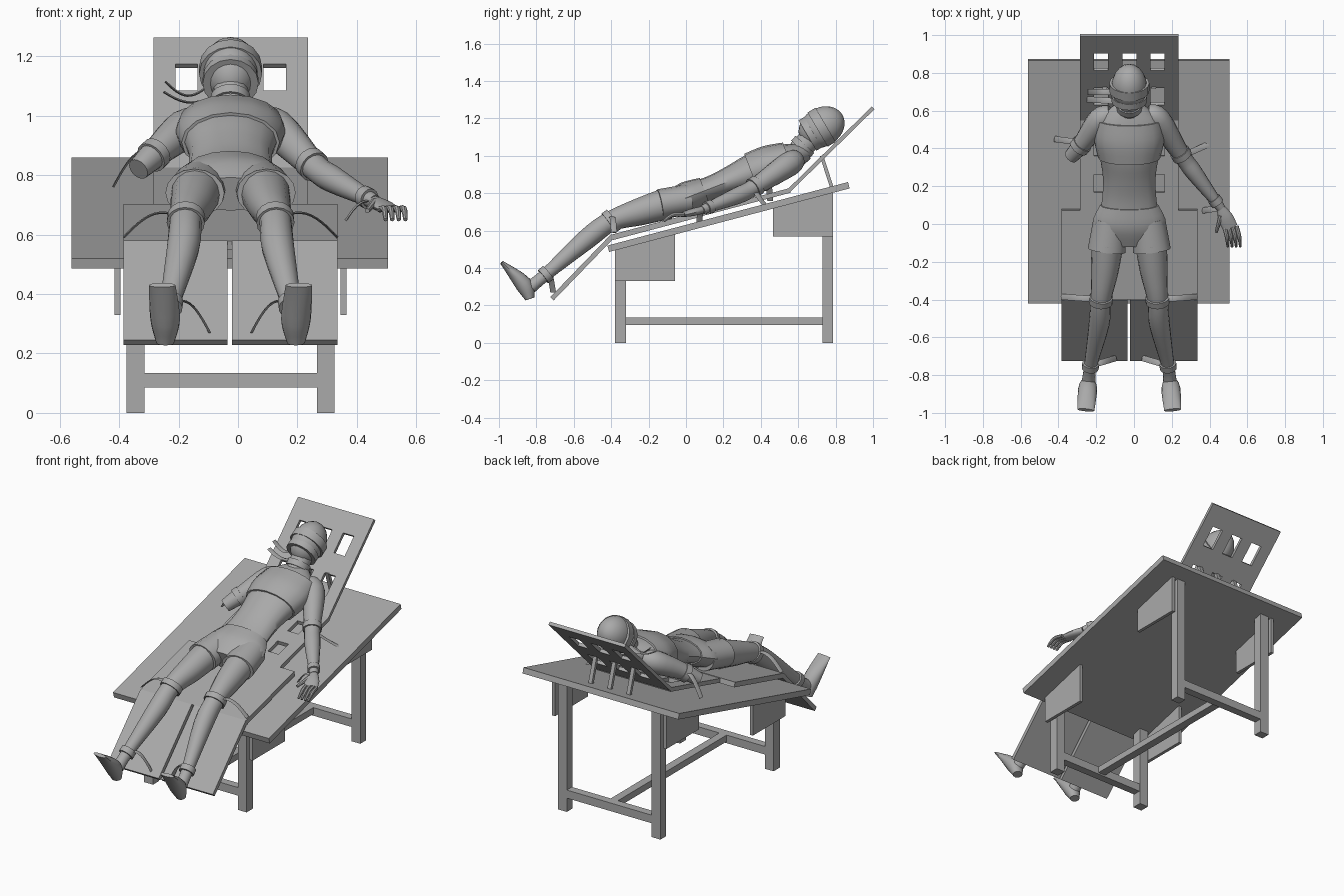
import bpy, bmesh, math
from mathutils import Vector, Matrix

cube = bpy.data.objects.get("Cube")
if cube:
    bpy.data.objects.remove(cube)

grey = bpy.data.materials.new("plain_grey")
grey.use_nodes = True
grey.diffuse_color = (0.4, 0.4, 0.4, 1)
grey.node_tree.nodes["Principled BSDF"].inputs["Base Color"].default_value = grey.diffuse_color

MIDDLE = -0.025  # centre line of table and figure
SLOPE = math.radians(14.8)
UP = Vector((0, 0, 1))


def table_height(y):
    return 0.52 + (y + 0.42) * math.tan(SLOPE)


def finish(name, bm, smooth=False):
    bmesh.ops.recalc_face_normals(bm, faces=bm.faces)
    mesh = bpy.data.meshes.new(name)
    bm.to_mesh(mesh)
    bm.free()
    mesh.materials.append(grey)
    part = bpy.data.objects.new(name, mesh)
    bpy.context.collection.objects.link(part)
    if smooth:
        bpy.ops.object.select_all(action='DESELECT')
        part.select_set(True)
        bpy.context.view_layer.objects.active = part
        bpy.ops.object.shade_smooth_by_angle(angle=math.radians(40))
    return part


def prism(name, profile, left, right):
    """Side profile of (y, z) points pulled across from left to right."""
    bm = bmesh.new()
    face = bm.faces.new([bm.verts.new((left, y, z)) for y, z in profile])
    pulled = bmesh.ops.extrude_face_region(bm, geom=[face])["geom"]
    verts = [item for item in pulled if isinstance(item, bmesh.types.BMVert)]
    bmesh.ops.translate(bm, verts=verts, vec=(right - left, 0, 0))
    finish(name, bm)


def box(name, left, right, front, back, low, high):
    prism(name, [(front, low), (back, low), (back, high), (front, high)], left, right)


def under_table(name, left, right, front, back, low):
    """Upright whose top is cut to the slope of the table."""
    tops = [(y, table_height(y) - 0.02) for y in (back, front)]
    prism(name, [(front, low), (back, low)] + tops, left, right)


def spread(start, length, holes):
    """Cuts giving evenly spaced holes along a length."""
    count = 2 * holes + 1
    return [start + length * i / count for i in range(count + 1)]


def board(name, left, right, y, z, length, angle, thick, columns=0, rows=0):
    """Sloping board; cells odd in both directions are left open."""
    bm = bmesh.new()
    slope = Vector((0, math.cos(angle), math.sin(angle)))
    grid = [[bm.verts.new(Vector((x, y, z)) + slope * d) for x in spread(left, right - left, columns)]
            for d in spread(0, length, rows)]
    for j, (near, far) in enumerate(zip(grid, grid[1:])):
        for i in range(len(near) - 1):
            if not (i % 2 and j % 2):
                bm.faces.new((near[i], near[i + 1], far[i + 1], far[i]))
    part = finish(name, bm)
    if part.data.polygons[0].normal.z < 0:
        part.data.flip_normals()
    solid = part.modifiers.new("thickness", 'SOLIDIFY')
    solid.thickness, solid.offset = thick, -1


def smooth_row(values, steps):
    """Points of a soft curve through all the values."""
    padded = [values[0], *values, values[-1]]
    row = []
    for a, b, c, d in zip(padded, padded[1:], padded[2:], padded[3:]):
        for step in range(steps):
            t = step / steps
            bend = (2 * a - 5 * b + 4 * c - d) * t * t + (3 * b - a - 3 * c + d) * t ** 3
            row.append(b + ((c - a) * t + bend) / 2)
    return row + [values[-1]]


def limb(name, points, widths, depths=None, sides=16, steps=4):
    """Oval rings joined along a soft path."""
    bm = bmesh.new()
    path = smooth_row([Vector(p) for p in points], steps)
    wide = smooth_row(widths, steps)
    deep = smooth_row(depths or widths, steps)
    rings = []
    for i, centre in enumerate(path):
        along = path[min(i + 1, len(path) - 1)] - path[max(i - 1, 0)]
        across = along.cross(UP).normalized()
        over = across.cross(along).normalized()
        turns = [math.tau * k / sides for k in range(sides)]
        rings.append([bm.verts.new(centre + across * wide[i] * math.cos(a) + over * deep[i] * math.sin(a))
                      for a in turns])
    for p, q in zip(rings, rings[1:]):
        for k in range(sides):
            bm.faces.new((p[k - 1], p[k], q[k], q[k - 1]))
    bm.faces.new(rings[0])
    bm.faces.new(rings[-1])
    finish(name, bm, True)


def band(name, start, end, place, radius, width=0.035):
    """Cuff around the line from start to end."""
    start, end = Vector(start), Vector(end)
    half = (end - start).normalized() * width / 2
    centre = start.lerp(end, place)
    limb(name, [centre - half, centre + half], [radius, radius], steps=1)


def strap(name, start, end, lift):
    """Thin loose strap in an arc."""
    count = 6
    points = [Vector(start).lerp(Vector(end), i / count) + UP * lift * math.sin(math.pi * i / count)
              for i in range(count + 1)]
    limb(name, points, [0.016] * len(points), [0.004] * len(points), sides=4, steps=2)


def trunk(name, start, widths, depths):
    """Body section rising along the spine, one ring every tenth."""
    ys = [start + i / 10 for i in range(len(widths))]
    limb(name, [(MIDDLE, y, 0.775 + 0.385 * y) for y in ys], widths, depths)


# Table frame
board("table_top", -0.56, 0.505, -0.42, table_height(-0.42), 1.33, SLOPE, 0.035)
for side, sign in (("right", -1), ("left", 1)):
    inner, outer, panel, edge = [MIDDLE + sign * d for d in (0.29, 0.35, 0.37, 0.39)]
    under_table(side + "_front_leg", inner, outer, -0.38, -0.32, 0)
    under_table(side + "_back_leg", inner, outer, 0.73, 0.785, 0)
    under_table(side + "_front_panel", panel, edge, -0.38, -0.06, 0.33)
    under_table(side + "_back_panel", panel, edge, 0.465, 0.785, 0.57)
for name, y in (("front", -0.375), ("back", 0.735)):
    box(name + "_cross_bar", MIDDLE - 0.3, MIDDLE + 0.3, y, y + 0.05, 0.085, 0.135)
box("long_stretcher", MIDDLE - 0.025, MIDDLE + 0.025, -0.33, 0.74, 0.095, 0.135)

# Body boards
board("seat_board", -0.385, 0.335, -0.4, table_height(-0.4) + 0.053, 0.487, SLOPE, 0.03)
board("torso_board", -0.285, 0.235, 0.07, table_height(0.07) + 0.05, 0.5, SLOPE, 0.025, 3, 2)
board("head_board", -0.285, 0.235, 0.54, 0.818, 0.635, math.radians(44.5), 0.02, 3, 2)
for side, left, right in (("right", -0.385, -0.035), ("left", -0.02, 0.335)):
    board(side + "_leg_board", left, right, -0.725, 0.245, 0.465, math.radians(46), 0.025)
for side, shift in (("right", -0.13), ("middle", 0), ("left", 0.13)):
    x = MIDDLE + shift
    prism(side + "_head_prop", [(0.715, 1), (0.735, 1), (0.79, 0.83), (0.77, 0.83)], x - 0.012, x + 0.012)

# Trunk and garments
widths = [0.155, 0.142, 0.14, 0.155, 0.175, 0.16, 0.055]
depths = [0.068, 0.067, 0.08, 0.098, 0.1, 0.08, 0.045]
trunk("torso", 0.05, widths, depths)
trunk("short_top", 0.35, [w + 0.01 for w in widths[3:6]], [d + 0.01 for d in depths[3:6]])
trunk("shorts", -0.1, [0.14, 0.195, 0.155], [0.06, 0.085, 0.073])

# Neck and head with bands
nape, skull = (MIDDLE, 0.58, 1), (MIDDLE, 0.69, 1.12)
limb("neck", [nape, skull], [0.06, 0.06])
band("collar", nape, skull, 0.4, 0.068)
face = Vector((MIDDLE, 0.725, 1.153))
crown = face + Vector((0, 0.11, 0.065))
bm = bmesh.new()
shape = Matrix.Translation(face) @ Matrix.Rotation(math.radians(32), 4, 'X') @ Matrix.Diagonal((0.094, 0.13, 0.104, 1))
bmesh.ops.create_uvsphere(bm, u_segments=20, v_segments=14, radius=1, matrix=shape)
finish("head", bm, True)
band("blindfold", face, crown, 0, 0.106, 0.05)
band("mouth_band", face, crown, -0.55, 0.094)
strap("blindfold_tail", (-0.1, 0.7, 1.1), (-0.245, 0.7, 1.115), -0.04)
strap("mouth_band_tail", (-0.09, 0.65, 1.06), (-0.25, 0.66, 1.08), -0.025)

# Legs and feet with bands and loose straps
for side, sign in (("right", -1), ("left", 1)):
    def joint(out, y, z):
        return Vector((MIDDLE + sign * out, y, z))
    hip, thigh, knee = joint(0.115, -0.1, 0.745), joint(0.13, -0.25, 0.7), joint(0.15, -0.4, 0.65)
    calf, ankle, instep = joint(0.16, -0.53, 0.555), joint(0.205, -0.75, 0.365), joint(0.215, -0.83, 0.3)
    limb(side + "_leg", [hip, thigh, knee, calf, ankle, instep], [0.085, 0.073, 0.055, 0.055, 0.034, 0.036])
    limb(side + "_shorts_leg", [joint(0.1, 0.02, 0.77), joint(0.12, -0.14, 0.74)], [0.09, 0.1], [0.08, 0.082])
    limb(side + "_foot", [joint(0.22, -0.835, 0.235), joint(0.22, -0.87, 0.315), joint(0.23, -0.985, 0.43)],
         [0.03, 0.05, 0.045], [0.025, 0.045, 0.01])
    band(side + "_knee_band", knee, calf, 0, 0.064)
    band(side + "_ankle_band", ankle, instep, 0, 0.045)
    strap(side + "_knee_strap", knee, joint(0.36, -0.385, 0.59), 0.05)
    strap(side + "_ankle_strap", ankle, joint(0.07, -0.71, 0.27), 0.05)

# Shortened right arm
shoulder, elbow, stump = Vector((-0.18, 0.55, 0.955)), Vector((-0.27, 0.43, 0.88)), Vector((-0.335, 0.355, 0.82))
limb("right_arm", [(-0.12, 0.58, 0.975), shoulder, elbow, stump], [0.05, 0.066, 0.05, 0.038])
band("right_arm_band", elbow, stump, 0.2, 0.055)
strap("right_arm_strap", elbow, (-0.42, 0.45, 0.76), 0.05)

# Left arm
shoulder, elbow = Vector((0.13, 0.55, 0.955)), Vector((0.255, 0.36, 0.83))
forearm, wrist = Vector((0.32, 0.27, 0.785)), Vector((0.46, 0.085, 0.71))
limb("left_arm", [(0.07, 0.58, 0.975), shoulder, elbow, forearm, wrist], [0.05, 0.066, 0.046, 0.045, 0.024])
band("left_arm_band", elbow, shoulder, 0.05, 0.054)
band("left_wrist_band", wrist, forearm, 0.2, 0.036)
strap("left_arm_strap", elbow, (0.425, 0.435, 0.725), -0.01)
strap("left_wrist_strap", wrist, (0.355, 0.07, 0.635), 0.03)

# Left hand
knuckles = Vector((0.51, -0.02, 0.685))
limb("left_palm", [wrist, wrist.lerp(knuckles, 0.5), knuckles], [0.024, 0.04, 0.04], [0.02, 0.02, 0.013])
for i, finger in enumerate(("index", "middle", "ring", "little")):
    root = knuckles + Vector(((i - 1.5) * 0.022, 0.01, 0))
    limb("left_%s_finger" % finger, [root, root + Vector((0.015, -0.06, 0)), root + Vector((0.02, -0.11, -0.035))],
         [0.011, 0.011, 0.007], sides=8)
thumb = wrist + Vector((0, -0.04, 0))
limb("left_thumb", [thumb, thumb + Vector((-0.025, -0.09, -0.03))], [0.014, 0.008], sides=8)
